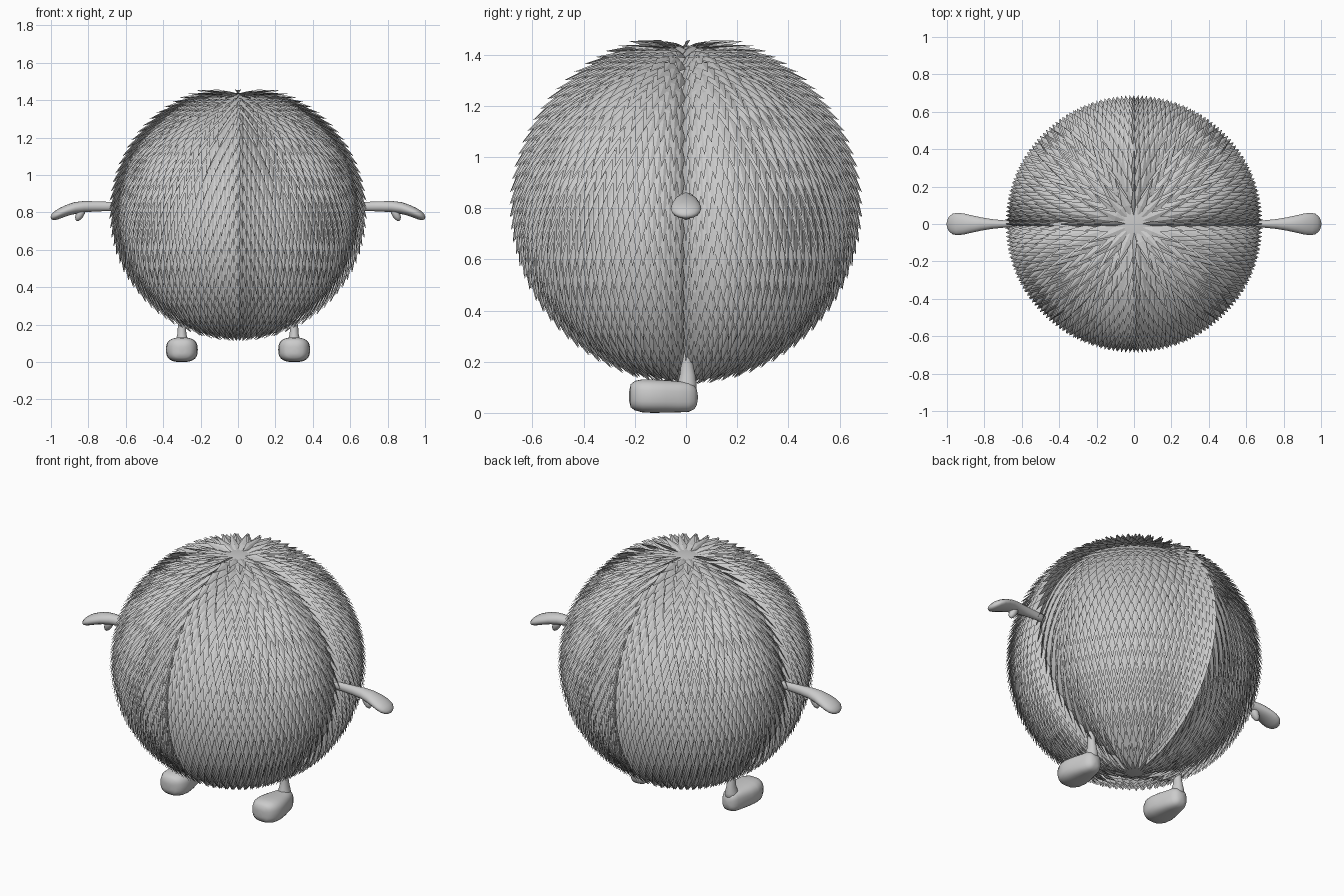
import bpy, bmesh, math
from math import sin, cos, pi
from mathutils import Vector, Matrix

if "Cube" in bpy.data.objects:
    bpy.data.objects.remove(bpy.data.objects["Cube"])

CENTRE = Vector((0, 0, 0.80))


def finish(name, bm, smooth=True):
    bmesh.ops.recalc_face_normals(bm, faces=bm.faces)
    me = bpy.data.meshes.new(name)
    bm.to_mesh(me)
    bm.free()
    ob = bpy.data.objects.new(name, me)
    bpy.context.collection.objects.link(ob)
    for p in me.polygons:
        p.use_smooth = smooth
    return ob


def loft(name, stations, side=1, power=1.0, n=20):
    """Skin rings given as (centre, half-axis u, half-axis v); mirrored when side is -1."""
    bm = bmesh.new()
    rings = []
    for c, u, v in stations:
        ring = []
        for i in range(n):
            a = 2 * pi * i / n
            ca, sa = cos(a), sin(a)
            ca = math.copysign(abs(ca) ** power, ca)
            sa = math.copysign(abs(sa) ** power, sa)
            p = Vector(c) + Vector(u) * ca + Vector(v) * sa
            ring.append(bm.verts.new((p.x * side, p.y, p.z)))
        rings.append(ring)
    for a, b in zip(rings, rings[1:]):
        for i in range(n):
            j = (i + 1) % n
            bm.faces.new((a[i], a[j], b[j], b[i]))
    bm.faces.new(rings[0])
    bm.faces.new(rings[-1])
    return finish(name, bm)


# round body under the fur
bm = bmesh.new()
bmesh.ops.create_uvsphere(bm, u_segments=64, v_segments=32, radius=0.635,
                          matrix=Matrix.Translation(CENTRE))
finish("body", bm)


# fur: rows of pointed tufts combed downwards
def on_ball(theta, phi, r):
    return CENTRE + r * Vector((sin(theta) * cos(phi), sin(theta) * sin(phi), cos(theta)))


bm = bmesh.new()
ROWS = 40
for row in range(ROWS):
    theta = 0.06 + row * (pi - 0.34) / (ROWS - 1)
    mid = theta + 0.10
    count = max(12, 4 * round(24 * sin(mid)))
    span = 0.27 if theta < 2.6 else 0.22
    for k in range(count):
        phi = 2 * pi * (k + 0.5 * (row % 2)) / count
        root = on_ball(theta, phi, 0.630)
        tip = on_ball(theta + span, phi, 0.69)
        out = (on_ball(mid, phi, 1) - CENTRE).normalized()
        axis = (tip - root).normalized()
        # tufts turn edge-on towards the four seams
        turn = 0.9 * (1 - abs(sin(2 * phi))) ** 2 * (1 if sin(2 * phi) >= 0 else -1)
        wide = Matrix.Rotation(turn, 3, axis) @ axis.cross(out).normalized()
        half = 0.62 * 2 * pi * 0.65 * max(sin(mid), 0.12) / count
        half = min(half, 0.034)
        belly = root.lerp(tip, 0.35)
        pts = [root, belly - wide * half, tip, belly + wide * half, belly + out * 0.008]
        a, b, c, d, e = [bm.verts.new(p) for p in pts]
        for f in ((a, b, e), (b, c, e), (c, d, e), (d, a, e)):
            bm.faces.new(f)
finish("fur", bm, False)

# arm path: x, z, half width in y, half height
ARM = [(0.56, 0.832, 0.016, 0.022), (0.68, 0.832, 0.018, 0.024), (0.76, 0.832, 0.026, 0.027),
       (0.82, 0.831, 0.036, 0.030), (0.87, 0.824, 0.047, 0.031), (0.91, 0.812, 0.056, 0.029),
       (0.945, 0.798, 0.060, 0.027), (0.97, 0.785, 0.055, 0.024), (0.987, 0.774, 0.040, 0.018),
       (0.996, 0.768, 0.022, 0.010), (0.999, 0.766, 0.005, 0.003)]
# thumb path: x, z, radius
THUMB = [(0.835, 0.825, 0.022), (0.842, 0.795, 0.024), (0.850, 0.775, 0.021),
         (0.855, 0.762, 0.014), (0.857, 0.754, 0.004)]
# foot sections: y, half width, bottom, top
FOOT = [(-0.222, 0.015, 0.045, 0.085), (-0.216, 0.045, 0.022, 0.112), (-0.200, 0.066, 0.010, 0.125),
        (-0.170, 0.081, 0.002, 0.131), (-0.130, 0.085, 0.000, 0.131), (-0.080, 0.077, 0.001, 0.128),
        (-0.030, 0.063, 0.002, 0.124), (0.010, 0.052, 0.004, 0.122), (0.032, 0.040, 0.014, 0.110),
        (0.042, 0.025, 0.030, 0.092), (0.046, 0.006, 0.052, 0.070)]
# leg sections: y, z, half width, half depth
LEG = [(0.0, 0.07, 0.040, 0.042), (0.004, 0.115, 0.034, 0.038), (0.006, 0.15, 0.024, 0.030),
       (0.004, 0.20, 0.021, 0.022), (0.0, 0.32, 0.020, 0.018)]

for side, label in ((1, "right"), (-1, "left")):
    stations = []
    for i, (x, z, hw, hh) in enumerate(ARM):
        # rings lean with the drooping hand
        lo, hi = ARM[max(i - 1, 0)], ARM[min(i + 1, len(ARM) - 1)]
        d = Vector((hi[0] - lo[0], 0, hi[1] - lo[1])).normalized()
        stations.append(((x, 0, z), (0, hw, 0), (-d.z * hh, 0, d.x * hh)))
    loft("arm_" + label, stations, side)
    loft("thumb_" + label, [((x, 0, z), (r, 0, 0), (0, r, 0)) for x, z, r in THUMB], side, n=14)
    loft("foot_" + label, [((0.30, y, (lo + hi) / 2), (w, 0, 0), (0, 0, (hi - lo) / 2))
                           for y, w, lo, hi in FOOT], side, power=0.72, n=28)
    loft("leg_" + label, [((0.30, y, z), (w, 0, 0), (0, d, 0)) for y, z, w, d in LEG], side)
